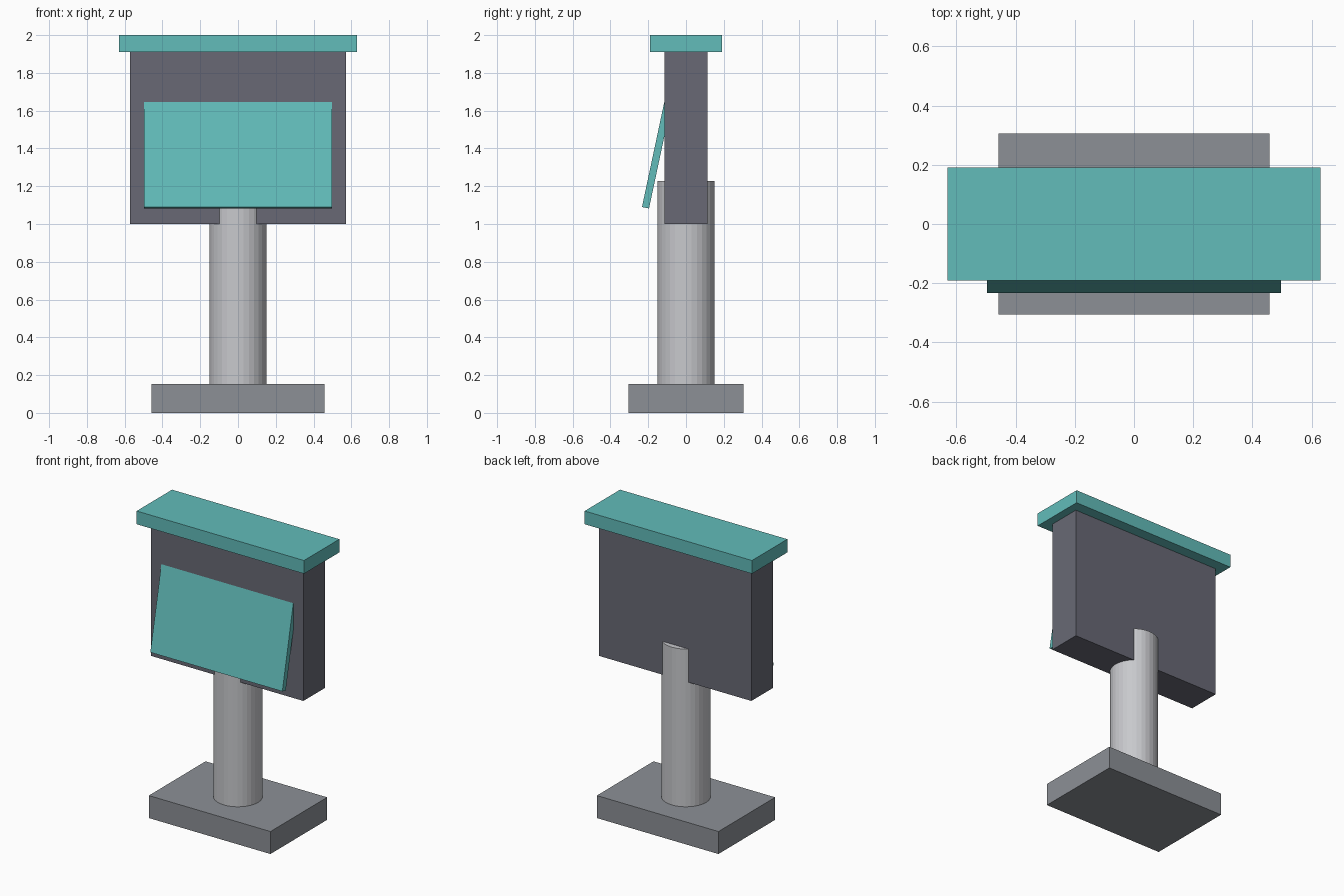
import bpy
import math
from mathutils import Matrix, Vector

cube = bpy.data.objects.get("Cube")
if cube:
    bpy.data.objects.remove(cube, do_unlink=True)


def material(name, r, g, b):
    mat = bpy.data.materials.new(name)
    mat.use_nodes = True
    mat.diffuse_color = (r, g, b, 1)
    mat.node_tree.nodes["Principled BSDF"].inputs["Base Color"].default_value = (r, g, b, 1)
    return mat


def box(name, size, centre, mat):
    bpy.ops.mesh.primitive_cube_add(size=1)
    obj = bpy.context.object
    obj.name = name
    obj.data.transform(Matrix.Diagonal((*size, 1)))
    obj.location = centre
    obj.data.materials.append(mat)
    return obj


teal = material("teal", 0.122, 0.503, 0.491)
slate = material("dark slate", 0.138, 0.141, 0.178)
stone = material("mid grey", 0.262, 0.279, 0.305)
metal = material("light grey", 0.578, 0.584, 0.610)

# Foot slab
box("base", (0.916, 0.61, 0.153), (0, 0, 0.0765), stone)

# Round post, rising a little into the cabinet
post_top, post_bottom = 1.227, 0.153
bpy.ops.mesh.primitive_cylinder_add(
    vertices=32, radius=0.152, depth=post_top - post_bottom,
    location=(0, 0, (post_top + post_bottom) / 2))
post = bpy.context.object
post.name = "post"
post.data.materials.append(metal)

# Cabinet and its overhanging cap
box("cabinet", (1.146, 0.23, 0.91), (0, 0, 1.455), slate)
box("cap", (1.26, 0.38, 0.09), (0, 0, 1.955), teal)

# Tilted front panel, its upper edge sunk into the cabinet
tilt = math.radians(-12)
length, thickness = 0.61, 0.038
panel = box("front_panel", (0.994, thickness, length), (0, 0, 0), teal)
panel.rotation_euler.x = tilt
lower_front_edge = Vector((0, -0.233, 1.09))
panel.location = lower_front_edge + Matrix.Rotation(tilt, 3, "X") @ Vector((0, thickness / 2, length / 2))
